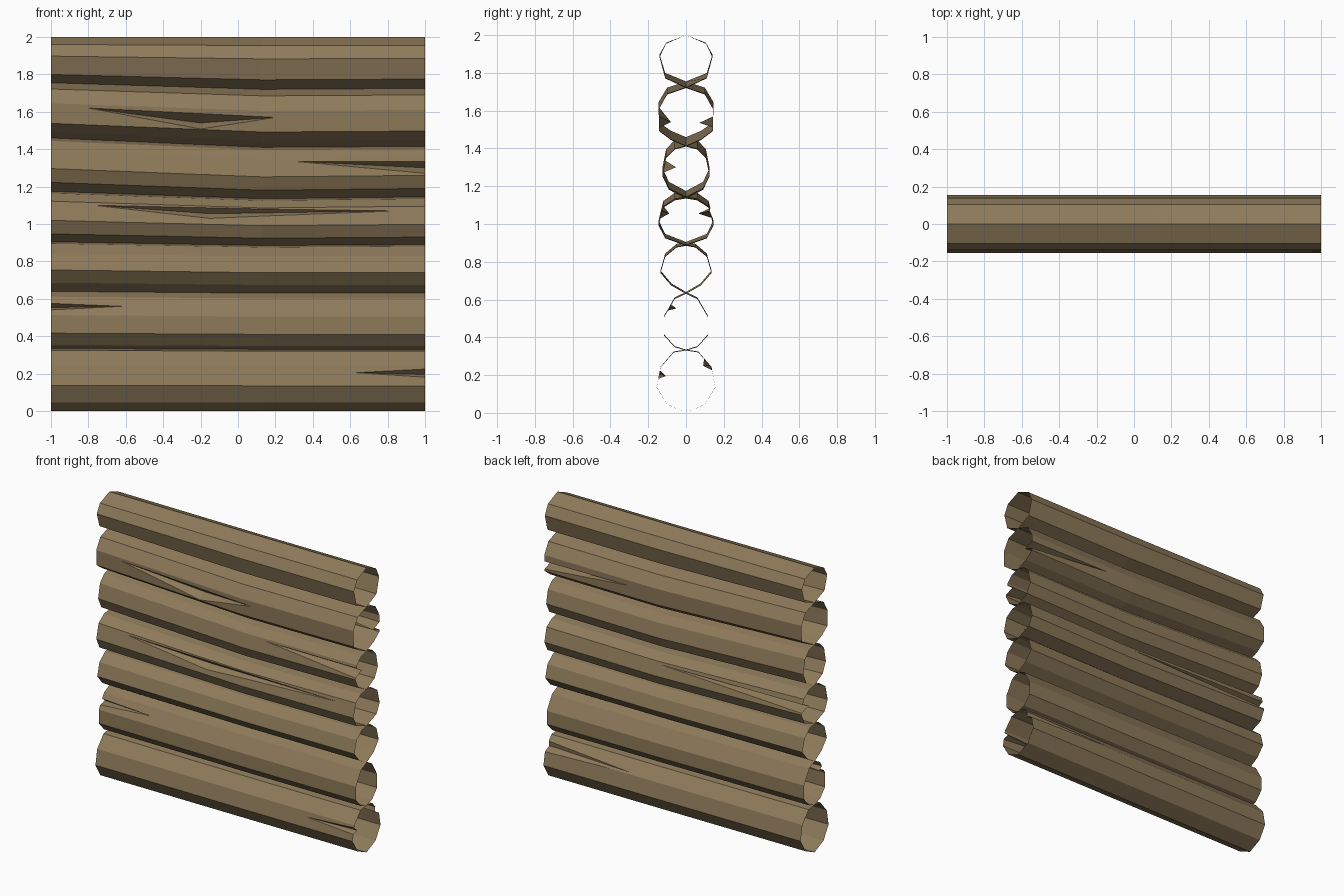
import bpy, bmesh

if "Cube" in bpy.data.objects:
    bpy.data.objects.remove(bpy.data.objects["Cube"])

wood = bpy.data.materials.new("weathered_wood")
wood.diffuse_color = (0.27, 0.195, 0.102, 1)
wood.use_nodes = True
wood.node_tree.nodes["Principled BSDF"].inputs["Base Color"].default_value = wood.diffuse_color

STATIONS = (-1.0, 0.13, 1.0)
# heights of the seams between logs at the three stations
SEAMS = [(0, 0, 0), (.335, .33, .33), (.64, .63, .63), (.905, .885, .89),
         (1.175, 1.135, 1.145), (1.46, 1.41, 1.415), (1.755, 1.72, 1.725), (2, 2, 2)]
# half cross-sections (y, z) at the right end, top to bottom between the seams
SIDES = [
    [(.065, .32), (.135, .24), (.155, .135), (.10, .045)],
    [(.06, .602), (.117, .505), (.117, .41), (.06, .348)],
    [(.05, .88), (.11, .83), (.135, .742), (.078, .675)],
    [(.06, 1.135), (.12, 1.095), (.145, .998), (.11, .93)],
    [(.06, 1.40), (.105, 1.355), (.125, 1.26), (.09, 1.19)],
    [(.10, 1.69), (.145, 1.61), (.142, 1.497), (.08, 1.45)],
    [(.105, 1.955), (.14, 1.885), (.11, 1.775)],
]


def half_section(i, x):
    """Half outline of log i at x, following the sagging seams."""
    a, b = (0, 1) if x < STATIONS[1] else (1, 2)
    t = (x - STATIONS[a]) / (STATIONS[b] - STATIONS[a])
    lo, hi = [SEAMS[k][a] * (1 - t) + SEAMS[k][b] * t for k in (i, i + 1)]
    rlo, rhi = SEAMS[i][2], SEAMS[i + 1][2]
    pts = [(0, rhi)] + SIDES[i] + [(0, rlo)]
    return [(y, lo + (z - rlo) / (rhi - rlo) * (hi - lo)) for y, z in pts]


def surface_y(i, x, z):
    pts = half_section(i, max(-1, min(1, x)))
    for (y0, z0), (y1, z1) in zip(pts, pts[1:]):
        if z1 <= z <= z0:
            return y0 + (y1 - y0) * (z0 - z) / (z0 - z1)
    return 0.1


def make_object(name, bm):
    bmesh.ops.recalc_face_normals(bm, faces=bm.faces)
    me = bpy.data.meshes.new(name)
    bm.to_mesh(me)
    bm.free()
    me.materials.append(wood)
    ob = bpy.data.objects.new(name, me)
    bpy.context.collection.objects.link(ob)
    return ob


def solid_log(i):
    bm = bmesh.new()
    rings = []
    for x in STATIONS:
        h = half_section(i, x)
        loop = [(-y, z) for y, z in h] + [(y, z) for y, z in h[-2:0:-1]]
        rings.append([bm.verts.new((x, y, z)) for y, z in loop])
    n = len(rings[0])
    for a, b in zip(rings, rings[1:]):
        for k in range(n):
            m = (k + 1) % n
            bm.faces.new((a[k], a[m], b[m], b[k]))
    bm.faces.new(rings[0])
    bm.faces.new(rings[-1])
    return make_object(f"log_{i + 1}", bm)


def split_cutter(i, side, tips, x, upper, lower, apex):
    """Tapered wedge: tips (x, z) on the surface, widest section at x."""
    ay, az = apex
    pts = [(x, side * ay, az)]
    for z in (upper, lower):
        sy = surface_y(i, x, z)
        pts.append((x, side * (2 * sy - ay), 2 * z - az))
    pts += [(tx, side * surface_y(i, tx, tz), tz) for tx, tz in tips]
    bm = bmesh.new()
    for p in pts:
        bm.verts.new(p)
    bmesh.ops.convex_hull(bm, input=bm.verts)
    ob = make_object("split_cutter", bm)
    ob.hide_render = True
    return ob


# splits in the wood: log, side (-1 front, 1 back), tips, widest x, upper z, lower z, apex
SPLITS = [
    (5, -1, [(-.8, 1.62), (.2, 1.57)], -.2, 1.59, 1.508, (.08, 1.54)),
    (5, 1, [(.35, 1.57)], 1.01, 1.565, 1.51, (.07, 1.535)),
    (4, -1, [(.3, 1.335)], 1.01, 1.335, 1.27, (.052, 1.30)),
    (3, -1, [(-.77, 1.10), (.85, 1.07)], -.15, 1.085, 1.03, (.088, 1.055)),
    (3, 1, [(.1, 1.07)], -1.01, 1.085, 1.03, (.065, 1.055)),
    (1, -1, [(-.62, .56)], -1.01, .576, .54, (.05, .553)),
    (0, -1, [(.63, .205)], 1.01, .225, .18, (.105, .195)),
    (0, 1, [(.35, .25)], 1.01, .285, .225, (.09, .25)),
]

for i in range(len(SIDES)):
    log = solid_log(i)
    cutters = [split_cutter(*s) for s in SPLITS if s[0] == i]
    for c in cutters:
        mod = log.modifiers.new("split", 'BOOLEAN')
        mod.operation = 'DIFFERENCE'
        mod.solver = 'EXACT'
        mod.object = c
    # bake the cuts, then open the log ends
    bpy.context.view_layer.update()
    dg = bpy.context.evaluated_depsgraph_get()
    mesh = bpy.data.meshes.new_from_object(log.evaluated_get(dg))
    log.modifiers.clear()
    log.data = mesh
    for c in cutters:
        bpy.data.objects.remove(c)
    bm = bmesh.new()
    bm.from_mesh(mesh)
    ends = [f for f in bm.faces if all(abs(v.co.x) > .9995 for v in f.verts)
            and abs(f.normal.x) > .98]
    bmesh.ops.delete(bm, geom=ends, context='FACES')
    bm.to_mesh(mesh)
    bm.free()
    mesh.materials.clear()
    mesh.materials.append(wood)
